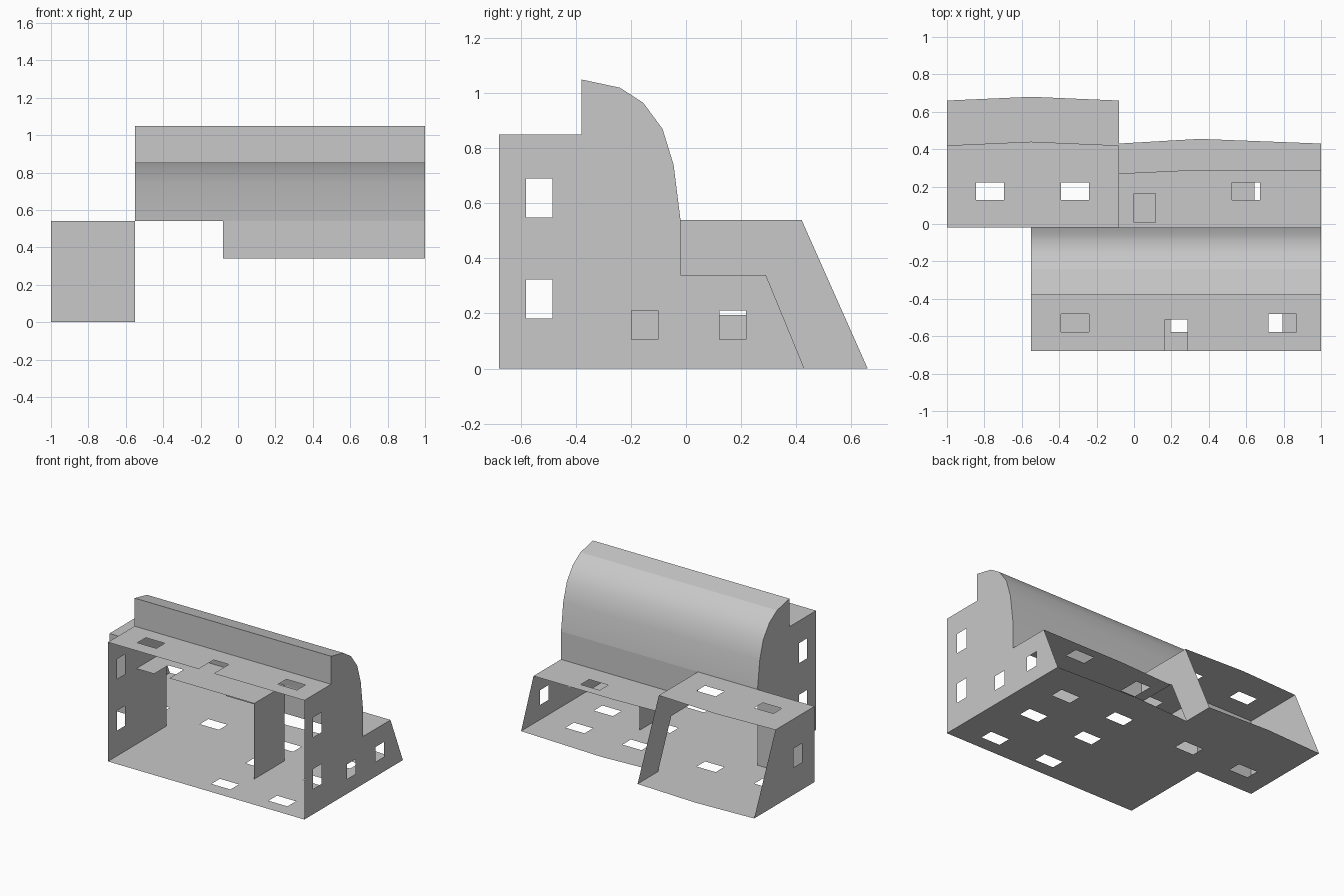
import bpy, bmesh
from mathutils import Vector

default_cube = bpy.data.objects.get("Cube")
if default_cube:
    bpy.data.objects.remove(default_cube, do_unlink=True)

plaster = bpy.data.materials.new("plain_grey")
plaster.use_nodes = True
grey = (0.58, 0.58, 0.58, 1)
plaster.diffuse_color = grey
plaster.node_tree.nodes["Principled BSDF"].inputs["Base Color"].default_value = grey

# Shared dimensions of the building
LEFT, RIGHT, FRONT, BACK = -0.55, 1.0, -0.68, -0.02
WING_END, WING_JOIN = -1.0, -0.08
LOW, HIGH, TERRACE, RIDGE = 0.34, 0.54, 0.85, 1.05
RIDGE_Y = -0.38
LOFT_FRONT, LOFT_END = -0.36, 0.38


def finish(bm, name):
    mesh = bpy.data.meshes.new(name)
    bm.to_mesh(mesh)
    bm.free()
    mesh.materials.append(plaster)
    obj = bpy.data.objects.new(name, mesh)
    bpy.context.collection.objects.link(obj)
    return obj


def rect(a0, a1, b0, b1):
    return [(a0, b0), (a1, b0), (a1, b1), (a0, b1)]


def window(a, b, width=0.15, height=0.095):
    return rect(a - width / 2, a + width / 2, b - height / 2, b + height / 2)


def panel(name, axis, offset, outline, holes=()):
    """Thin flat sheet across one axis, with openings left out."""
    place = {"x": lambda a, b: (offset, a, b),
             "y": lambda a, b: (a, offset, b),
             "z": lambda a, b: (a, b, offset)}[axis]
    normal = Vector(place(0, 0)).normalized() if offset else Vector((0, 0, -1))
    bm = bmesh.new()
    edges = []
    for loop in [outline, *holes]:
        verts = [bm.verts.new(place(a, b)) for a, b in loop]
        edges += [bm.edges.new((v, verts[i - 1])) for i, v in enumerate(verts)]
    bmesh.ops.triangle_fill(bm, edges=edges, use_beauty=True, normal=normal)
    bm.normal_update()
    for face in bm.faces:
        if face.normal.dot(normal) < 0:
            face.normal_flip()
    return finish(bm, name)


def sheet(name, profile, x0, x1):
    """Profile of (y, z) points swept along x."""
    bm = bmesh.new()
    rows = [[bm.verts.new((x, y, z)) for x in (x0, x1)] for y, z in profile]
    for p, q in zip(rows, rows[1:]):
        bm.faces.new((p[0], q[0], q[1], p[1]))
    return finish(bm, name)


# Curved roof, running from the ridge down to the back
curve = [(-0.24, 1.02), (-0.155, 0.965), (-0.085, 0.87), (-0.045, 0.74), (BACK, HIGH)]
roof = sheet("curved_roof", curve, LEFT, RIGHT)
bpy.context.view_layer.objects.active = roof
roof.select_set(True)
bpy.ops.object.shade_smooth_by_angle()
sheet("roof_ridge", [(RIDGE_Y, RIDGE), curve[0]], LEFT, RIGHT)
sheet("back_wall", [(BACK, HIGH), (BACK, LOW)], WING_JOIN, RIGHT)
panel("upper_front_wall", "y", RIDGE_Y, rect(LEFT, RIGHT, TERRACE, RIDGE))

# Ground floor with gently bowed back edges
floor_outline = [(LEFT, FRONT), (RIGHT, FRONT), (RIGHT, 0.43), (0.35, 0.455),
                 (WING_JOIN, 0.43), (WING_JOIN, 0.66), (LEFT, 0.68),
                 (WING_END, 0.66), (WING_END, BACK), (LEFT, BACK)]
floor_holes = [window(x, y) for x in (0.27, 0.72) for y in (-0.53, -0.145, 0.175)]
floor_holes += [window(x, 0.175) for x in (-0.315, -0.77)]
panel("ground_floor", "z", 0, floor_outline, floor_holes)

# Terrace slab with a door notch in its front edge
panel("terrace_slab", "z", TERRACE,
      [(LEFT, FRONT), (0.165, FRONT), (0.165, -0.51), (0.285, -0.51),
       (0.285, FRONT), (RIGHT, FRONT), (RIGHT, RIDGE_Y), (LEFT, RIDGE_Y)],
      [window(x, -0.53) for x in (-0.315, 0.795)])

# Inner loft with a door notch, and the partition holding it up
panel("loft_floor", "z", HIGH,
      [(LEFT, LOFT_FRONT), (-0.41, LOFT_FRONT), (-0.41, -0.2), (-0.29, -0.2),
       (-0.29, LOFT_FRONT), (LOFT_END, LOFT_FRONT), (LOFT_END, BACK), (LEFT, BACK)])
panel("loft_partition", "x", LOFT_END, rect(LOFT_FRONT, BACK, 0, HIGH))

# Roofs of the two rear wings
panel("tall_wing_roof", "z", HIGH,
      [(WING_END, BACK), (WING_JOIN, BACK), (WING_JOIN, 0.42), (LEFT, 0.44),
       (WING_END, 0.42)],
      [window(x, 0.175) for x in (-0.315, -0.77)])
panel("low_wing_roof", "z", LOW,
      [(WING_JOIN, BACK), (RIGHT, BACK), (RIGHT, 0.29), (0.35, 0.29),
       (WING_JOIN, 0.27)],
      [window(0.6, 0.175), window(0.058, 0.085, 0.115, 0.155)])

# End walls of the main block
gable = [(FRONT, TERRACE), (RIDGE_Y, TERRACE), (RIDGE_Y, RIDGE), *curve]
tall_windows = [window(-0.533, z, 0.095, 0.142) for z in (0.252, 0.62)]
panel("left_end_wall", "x", LEFT, [(BACK, 0), (FRONT, 0), *gable], tall_windows)
panel("right_end_wall", "x", RIGHT,
      [(0.43, 0), (FRONT, 0), *gable, (BACK, LOW), (0.29, LOW)],
      tall_windows + [window(y, 0.158, 0.095, 0.105) for y in (-0.15, 0.17)])

# Walls of the tall wing
panel("tall_wing_end_wall", "x", WING_END,
      [(BACK, 0), (0.66, 0), (0.42, HIGH), (BACK, HIGH)],
      [window(0.17, 0.262, 0.095, 0.135)])
panel("wing_step_wall", "x", WING_JOIN,
      [(0.43, 0), (0.66, 0), (0.42, HIGH), (BACK, HIGH), (BACK, LOW), (0.28, LOW)])
panel("tall_wing_front_wall", "y", BACK, rect(WING_END, LEFT, 0, HIGH))
